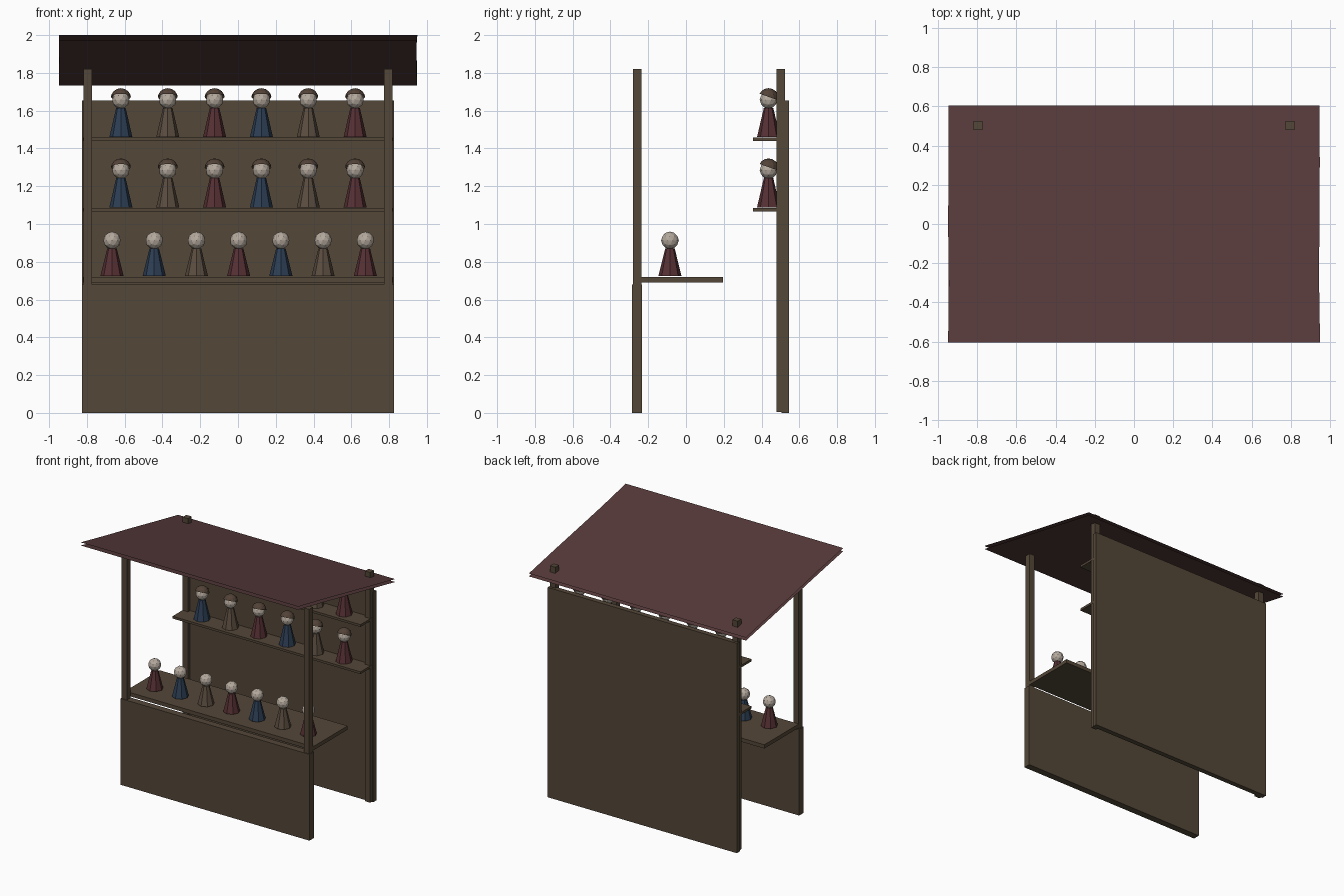
import bpy, bmesh, random
from mathutils import Matrix, Vector

random.seed(4)
cube = bpy.data.objects.get("Cube")
if cube:
    bpy.data.objects.remove(cube, do_unlink=True)


def material(name, r, g, b):
    m = bpy.data.materials.new(name)
    m.use_nodes = True
    m.diffuse_color = (r, g, b, 1)
    node = next(n for n in m.node_tree.nodes if n.type == 'BSDF_PRINCIPLED')
    node.inputs["Base Color"].default_value = (r, g, b, 1)
    return m


WOOD = material("brown wood", 0.088, 0.063, 0.040)
CLOTH = material("maroon cloth", 0.095, 0.043, 0.043)
RED = material("dark red dress", 0.095, 0.030, 0.034)
BLUE = material("navy dress", 0.026, 0.048, 0.088)
TAN = material("tan dress", 0.105, 0.074, 0.050)
SKIN = material("pale skin", 0.46, 0.40, 0.34)
HAIR = material("brown hair", 0.085, 0.055, 0.038)


def finish(name, bm, mat):
    mesh = bpy.data.meshes.new(name)
    bm.to_mesh(mesh)
    bm.free()
    mesh.materials.append(mat)
    ob = bpy.data.objects.new(name, mesh)
    bpy.context.collection.objects.link(ob)
    return ob


def box(name, x, y, z, mat=WOOD):
    """Box from (low, high) pairs on each axis."""
    bm = bmesh.new()
    bmesh.ops.create_cube(bm, size=1)
    for v in bm.verts:
        v.co = Vector([(a + b) / 2 + c * (b - a)
                       for c, (a, b) in zip(v.co, (x, y, z))])
    return finish(name, bm, mat)


# Walls, counter and shelves
box("front_panel", (-0.825, 0.825), (-0.287, -0.232), (0, 0.68))
box("back_panel", (-0.825, 0.825), (0.505, 0.545), (0, 1.655))
box("counter", (-0.82, 0.82), (-0.235, 0.195), (0.69, 0.72))
for name, top in (("lower_shelf", 1.085), ("upper_shelf", 1.457)):
    box(name, (-0.82, 0.82), (0.355, 0.505), (top - 0.018, top))

# Corner posts
for side, cx in (("left", 0.795), ("right", -0.795)):
    for place, cy in (("front", -0.258), ("back", 0.502)):
        box(f"{place}_{side}_post", (cx - 0.023, cx + 0.023),
            (cy - 0.023, cy + 0.023), (0.005, 1.82))


# Sloping canopy of two thin cloth sheets
def sheet(name, front_z, back_z):
    bm = bmesh.new()
    bmesh.ops.create_grid(bm, x_segments=6, y_segments=4, size=1)
    for v in bm.verts:
        t = (v.co.y + 1) / 2
        edge = 0.003 * random.uniform(-1, 1)
        v.co = Vector((v.co.x * 0.947 + edge, v.co.y * 0.605,
                       front_z + (back_z - front_z) * t))
    return finish(name, bm, CLOTH)


sheet("canopy_top", 2.0, 1.755)
sheet("canopy_lining", 1.975, 1.732)


# Dolls
def doll(name, x, y, z, dress, haired):
    height = 0.155 if haired else 0.145
    bm = bmesh.new()
    bmesh.ops.create_cone(bm, cap_ends=True, segments=8, radius1=0.061,
                          radius2=0.025, depth=height,
                          matrix=Matrix.Translation((x, y, z + height / 2)))
    finish(name + "_dress", bm, dress)

    centre = Vector((x, y, z + height + 0.042))
    bm = bmesh.new()
    bmesh.ops.create_icosphere(bm, subdivisions=2, radius=0.047,
                               matrix=Matrix.Translation(centre))
    finish(name + "_head", bm, SKIN)

    if haired:
        # Hair cap: sphere cut away over the face
        bm = bmesh.new()
        bmesh.ops.create_uvsphere(bm, u_segments=12, v_segments=8, radius=0.054)
        bmesh.ops.bisect_plane(bm, geom=bm.verts[:] + bm.edges[:] + bm.faces[:],
                               plane_co=(0, 0, 0.008), plane_no=(0, -0.35, -1),
                               clear_outer=True)
        bmesh.ops.translate(bm, verts=bm.verts, vec=centre + Vector((0, 0, 0.008)))
        finish(name + "_hair", bm, HAIR)


for i in range(7):
    doll(f"counter_doll_{i + 1}", -0.667 + i * 0.2235, -0.085, 0.726,
         (RED, BLUE, TAN)[i % 3], False)
for row, z in (("lower", 1.088), ("upper", 1.46)):
    for i in range(6):
        doll(f"{row}_doll_{i + 1}", -0.62 + i * 0.248, 0.437, z,
             (BLUE, TAN, RED)[i % 3], True)
